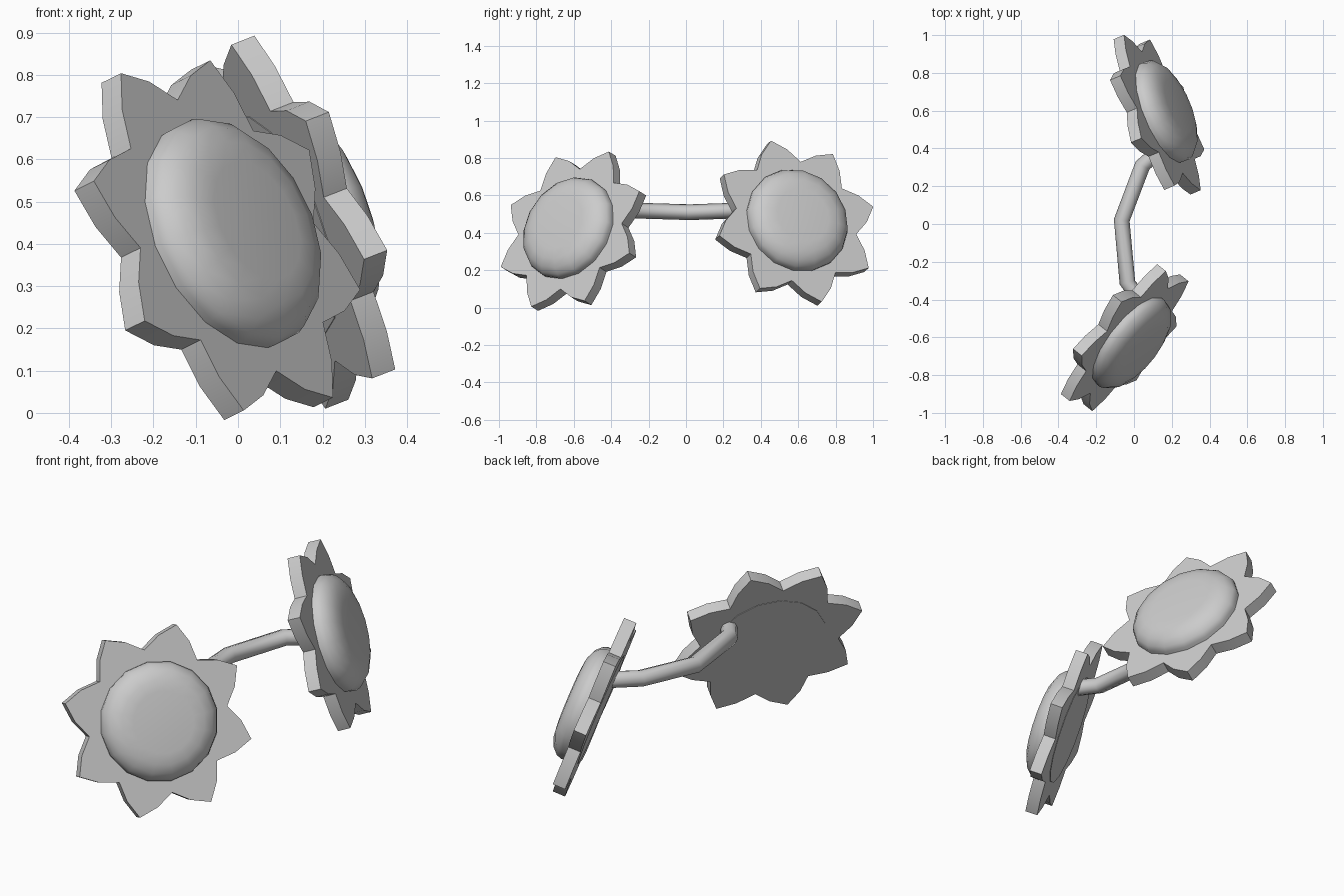
import bpy, bmesh
from math import sin, cos, pi, radians
from mathutils import Vector, Matrix

cube = bpy.data.objects.get("Cube")
if cube:
    bpy.data.objects.remove(cube, do_unlink=True)

grey = bpy.data.materials.new("plain_grey")
grey.use_nodes = True
colour = (0.6, 0.6, 0.6, 1)
grey.diffuse_color = colour
grey.node_tree.nodes["Principled BSDF"].inputs["Base Color"].default_value = colour

PETALS = 8
THICK = 0.063


def finish(name, bm, matrix=Matrix(), angle=35):
    bmesh.ops.recalc_face_normals(bm, faces=bm.faces)
    mesh = bpy.data.meshes.new(name)
    bm.to_mesh(mesh)
    bm.free()
    mesh.materials.append(grey)
    ob = bpy.data.objects.new(name, mesh)
    ob.matrix_world = matrix
    bpy.context.collection.objects.link(ob)
    bpy.ops.object.select_all(action='DESELECT')
    ob.select_set(True)
    bpy.context.view_layer.objects.active = ob
    bpy.ops.object.shade_smooth_by_angle(angle=radians(angle))
    return ob


def polar(r, a, z=0):
    return Vector((r * cos(a), r * sin(a), z))


def petal_plate(name, matrix):
    # star outline: tip, bulged side, valley, bulged side
    bm = bmesh.new()
    step = 2 * pi / PETALS
    ring = []
    for i in range(PETALS):
        for r, f in ((0.465, 0), (0.408, 0.24), (0.345, 0.5), (0.408, 0.76)):
            ring.append(bm.verts.new(polar(r, (i + f) * step)))
    face = bm.faces.new(ring)
    ext = bmesh.ops.extrude_face_region(bm, geom=[face])
    verts = [g for g in ext["geom"] if isinstance(g, bmesh.types.BMVert)]
    bmesh.ops.translate(bm, verts=verts, vec=(0, 0, -THICK))
    finish(name, bm, matrix)


def seed_dome(name, matrix, sides=16):
    # rounded cushion that passes through the plate to its back
    profile = [(0.28, -THICK - 0.002), (0.288, 0.02), (0.278, 0.045),
               (0.25, 0.073), (0.205, 0.092), (0.15, 0.098)]
    bm = bmesh.new()
    rings = [[bm.verts.new(polar(r, 2 * pi * i / sides, z)) for i in range(sides)]
             for r, z in profile]
    for low, high in zip(rings, rings[1:]):
        for i in range(sides):
            j = (i + 1) % sides
            bm.faces.new((low[i], low[j], high[j], high[i]))
    bm.faces.new(rings[0])
    bm.faces.new(rings[-1])
    finish(name, bm, matrix, 50)


def flower(name, centre, normal, tip):
    n = Vector(normal).normalized()
    u = Vector(tip)
    u = (u - n * u.dot(n)).normalized()
    v = n.cross(u)
    matrix = Matrix.Translation(centre) @ Matrix((u, v, n)).transposed().to_4x4()
    petal_plate(name + "_petals", matrix)
    seed_dome(name + "_centre", matrix)


flower("front_flower", (-0.026, -0.62, 0.42), (0.73, -0.58, 0.36), (-0.034, 0.2, 0.41))
flower("back_flower", (0.15, 0.59, 0.462), (0.868, 0.365, 0.339), (-0.11, -0.135, 0.43))

# bent stem joining the two flower backs
path = [Vector(p) for p in ((0.04, -0.41, 0.52), (-0.035, -0.31, 0.52),
                            (-0.065, 0.02, 0.51), (0.045, 0.31, 0.52),
                            (0.15, 0.4, 0.52))]
bm = bmesh.new()
rings = []
SIDES = 8
for k, p in enumerate(path):
    along = (path[min(k + 1, len(path) - 1)] - path[max(k - 1, 0)]).normalized()
    side = along.cross(Vector((0, 0, 1))).normalized()
    up = side.cross(along)
    rings.append([bm.verts.new(p + 0.042 * (cos(a) * side + sin(a) * up))
                  for a in (2 * pi * i / SIDES for i in range(SIDES))])
for a, b in zip(rings, rings[1:]):
    for i in range(SIDES):
        j = (i + 1) % SIDES
        bm.faces.new((a[i], a[j], b[j], b[i]))
bm.faces.new(rings[0])
bm.faces.new(rings[-1])
finish("stem", bm, angle=50)
